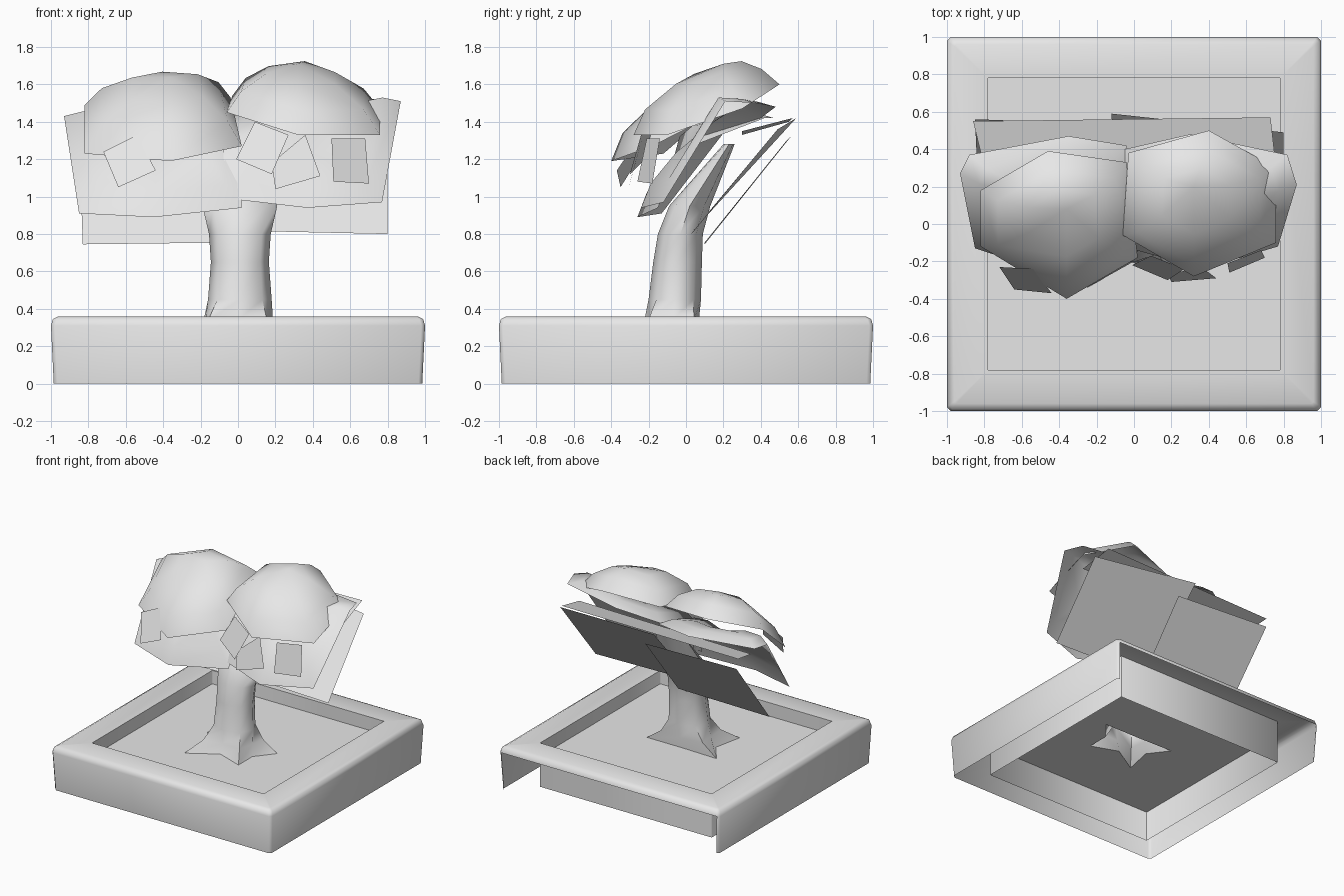
import bpy
from math import cos, sin, radians
from mathutils import Vector

if "Cube" in bpy.data.objects:
    bpy.data.objects.remove(bpy.data.objects["Cube"], do_unlink=True)

# One plain grey clay material
clay = bpy.data.materials.new("light_grey")
clay.use_nodes = True
grey = (0.8, 0.8, 0.8, 1)
clay.diffuse_color = grey
clay.node_tree.nodes["Principled BSDF"].inputs["Base Color"].default_value = grey


def build(name, verts, faces, smooth=None):
    mesh = bpy.data.meshes.new(name)
    mesh.from_pydata([tuple(v) for v in verts], [], faces)
    mesh.materials.append(clay)
    obj = bpy.data.objects.new(name, mesh)
    bpy.context.collection.objects.link(obj)
    if smooth:
        bpy.ops.object.select_all(action='DESELECT')
        obj.select_set(True)
        bpy.context.view_layer.objects.active = obj
        bpy.ops.object.shade_smooth_by_angle(angle=radians(smooth))
    return obj


def loft(name, rings, skip=lambda row, col: False, smooth=None):
    """Joins closed rings of equal length with quads."""
    n = len(rings[0])
    faces = [(r * n + c, r * n + (c + 1) % n, (r + 1) * n + (c + 1) % n, (r + 1) * n + c)
             for r in range(len(rings) - 1) for c in range(n) if not skip(r, c)]
    return build(name, [v for ring in rings for v in ring], faces, smooth)


def dome(name, rim, apex, lift, smooth=70):
    """Open shell: rim polygon, two raised shoulder rings and an apex."""
    rim = [Vector(p) for p in rim]
    apex = Vector(apex)
    push = Vector((0, -0.5, 0.85)) * lift
    n = len(rim)
    rings = [[apex.lerp(p, t) + push * k for p in rim] for t, k in ((1, 0), (0.8, 0.7), (0.45, 0.75))]
    verts = [v for ring in rings for v in ring] + [apex]
    faces = [(r * n + c, r * n + (c + 1) % n, (r + 1) * n + (c + 1) % n, (r + 1) * n + c)
             for r in range(2) for c in range(n)]
    faces += [(2 * n + c, 2 * n + (c + 1) % n, 3 * n) for c in range(n)]
    return build(name, verts, faces, smooth)


# Planter frame: rounded rim, hollow underneath, outer wall open at the back
def square_ring(half, z, cut):
    corners = [(1, 1), (-1, 1), (-1, -1), (1, -1)]
    ring = []
    for i, (sx, sy) in enumerate(corners):
        a = (sx * half, sy * (half - cut), z)
        b = (sx * (half - cut), sy * half, z)
        ring += [a, b] if i % 2 == 0 else [b, a]
    return ring


profile = [(0.985, 0, 0.02), (1, 0.31, 0.02), (0.99, 0.345, 0.02),
           (0.96, 0.36, 0.01), (0.78, 0.36, 0.001), (0.78, 0, 0.001)]
loft("planter_frame", [square_ring(*p) for p in profile],
     skip=lambda row, col: row == 0 and col == 1, smooth=50)

# Soil with a star-shaped opening under the trunk
soil_z = 0.25
star = [(0.32, 0.05), (0, 0.05), (-0.32, 0.06), (-0.2, -0.1),
        (-0.25, -0.34), (-0.02, -0.2), (0.2, -0.28), (0.2, -0.1)]
grid = [(1, 1), (0, 1), (-1, 1), (-1, 0), (-1, -1), (0, -1), (1, -1), (1, 0)]
root = [Vector((x, y, soil_z)) for x, y in star]
loft("soil", [[(x * 0.78, y * 0.78, soil_z) for x, y in grid], root])


# Trunk: flared roots, leaning back towards the top
def oval(z, cy, rx, ry):
    angles = [radians(45 * (i + 1)) for i in range(8)]
    return [Vector((0.01 + rx * cos(a), cy + ry * sin(a), z)) for a in angles]


ovals = [oval(*o) for o in ((0.45, -0.06, 0.17, 0.14), (0.65, -0.045, 0.155, 0.13),
                            (0.8, -0.03, 0.165, 0.12), (0.95, 0.02, 0.2, 0.11),
                            (1.28, 0.23, 0.14, 0.03))]
flare = [a.lerp(b, 0.65) for a, b in zip(root, ovals[0])]
for v in flare:
    v.z = 0.34
loft("trunk", [root, flare] + ovals, smooth=60)

# Upper leaf caps, tilted forward
dome("left_leaf_cap", [(-0.03, 0.38, 1.54), (0.4, 0.5, 1.6), (0.76, 0.3, 1.47),
                       (0.76, -0.1, 1.33), (0.32, -0.28, 1.33), (-0.06, -0.06, 1.45)],
     (0.32, 0.2, 1.71), 0.1)
dome("right_leaf_cap", [(-0.04, 0.33, 1.53), (-0.46, 0.39, 1.56), (-0.82, 0.18, 1.49),
                        (-0.82, -0.12, 1.23), (-0.36, -0.4, 1.19), (0.02, -0.18, 1.27)],
     (-0.36, 0.08, 1.64), 0.1)

# Wider middle leaf layers
dome("left_leaf_skirt", [(-0.05, 0.4, 1.42), (0.3, 0.48, 1.48), (0.82, 0.37, 1.5), (0.87, 0.21, 1.51),
                         (0.77, -0.12, 0.97), (0.37, -0.24, 0.94), (-0.06, -0.12, 0.99),
                         (-0.08, -0.05, 1.25)], (0.38, 0.15, 1.4), 0.07)
dome("right_leaf_skirt", [(-0.04, 0.42, 1.42), (-0.35, 0.47, 1.42), (-0.88, 0.37, 1.42),
                          (-0.93, 0.27, 1.43), (-0.85, -0.13, 0.91), (-0.45, -0.26, 0.89),
                          (0.02, -0.15, 0.94), (0.02, -0.02, 1.25)], (-0.42, 0.12, 1.35), 0.07)


# Flat leaf sheets across the back
def sheet(name, corners):
    build(name, corners, [(0, 1, 2, 3)])


sheet("left_back_sheet", [(-0.1, 0.04, 0.82), (0.8, 0.03, 0.8), (0.8, 0.49, 1.36), (-0.12, 0.59, 1.42)])
sheet("right_back_sheet", [(-0.83, 0.1, 0.745), (0, 0.1, 0.755), (0, 0.53, 1.29), (-0.85, 0.56, 1.32)])
sheet("upper_back_sheet", [(-0.86, 0.55, 1.4), (0.73, 0.57, 1.42), (0.76, 0.3, 1.35), (-0.8, 0.3, 1.33)])

# Small leaf cards on the front
sheet("leaf_card_1", [(-0.72, -0.23, 1.24), (-0.54, -0.24, 1.33), (-0.44, -0.37, 1.14), (-0.64, -0.35, 1.05)])
sheet("leaf_card_2", [(0.09, -0.17, 1.4), (0.27, -0.24, 1.33), (0.18, -0.3, 1.12), (-0.01, -0.22, 1.2)])
sheet("leaf_card_3", [(0.36, -0.23, 1.33), (0.44, -0.29, 1.11), (0.2, -0.31, 1.04), (0.18, -0.27, 1.18)])
sheet("leaf_card_4", [(0.5, -0.21, 1.31), (0.68, -0.14, 1.31), (0.7, -0.18, 1.07), (0.51, -0.26, 1.08)])
